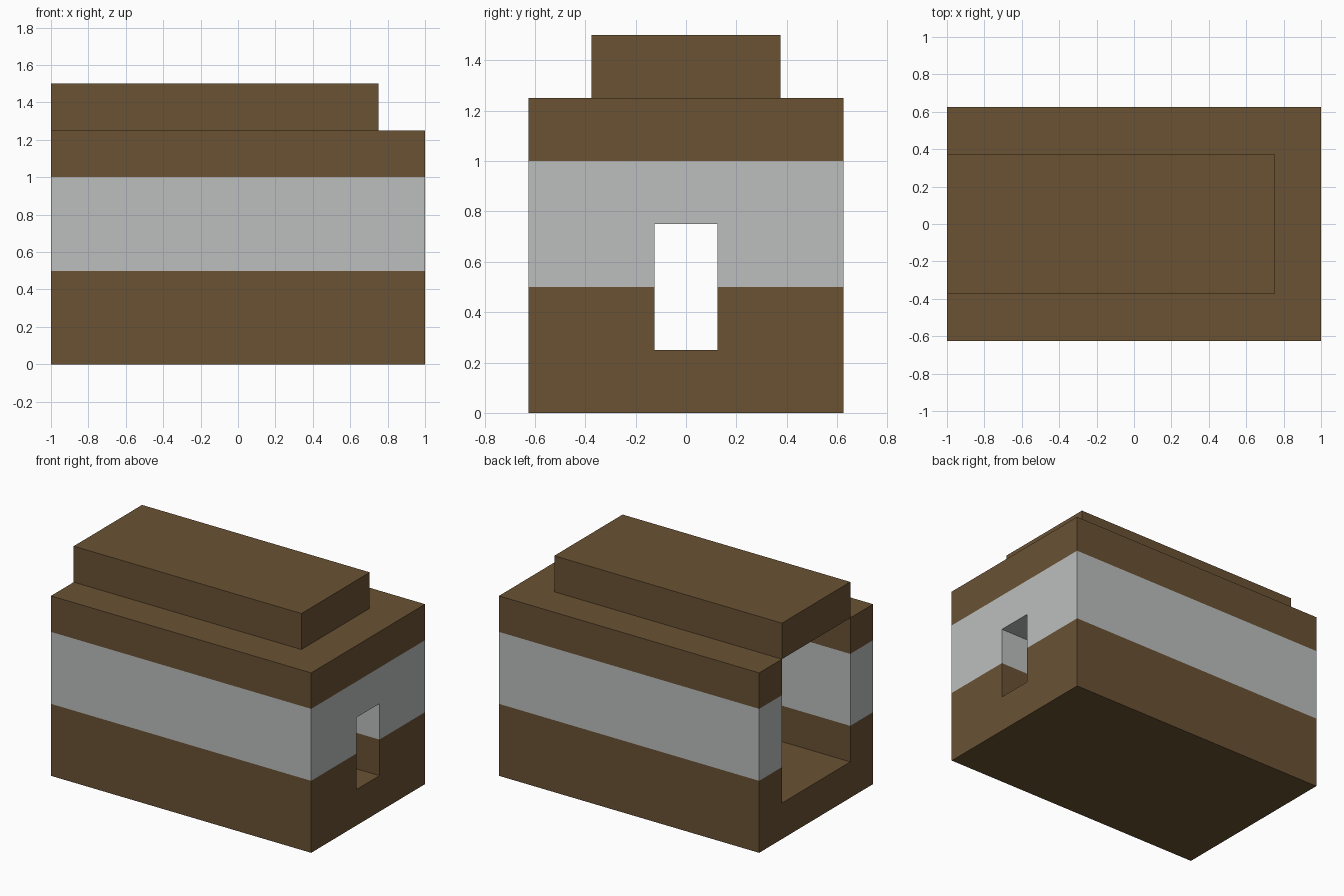
import bpy
import bmesh

if "Cube" in bpy.data.objects:
    bpy.data.objects.remove(bpy.data.objects["Cube"], do_unlink=True)


def material(name, rgb):
    mat = bpy.data.materials.new(name)
    mat.use_nodes = True
    color = (*rgb, 1.0)
    mat.diffuse_color = color
    mat.node_tree.nodes["Principled BSDF"].inputs["Base Color"].default_value = color
    return mat


def box(name, low, high, *mats):
    """Axis-aligned box between two corners."""
    bm = bmesh.new()
    bmesh.ops.create_cube(bm, size=1)
    for v in bm.verts:
        v.co = [b if c > 0 else a for c, a, b in zip(v.co, low, high)]
    mesh = bpy.data.meshes.new(name)
    bm.to_mesh(mesh)
    bm.free()
    obj = bpy.data.objects.new(name, mesh)
    bpy.context.collection.objects.link(obj)
    for m in mats:
        mesh.materials.append(m)
    return obj


def cut(obj, cutter):
    """Subtract a cutter, then remove it."""
    cutter.hide_render = True
    mod = obj.modifiers.new("cut", "BOOLEAN")
    mod.operation = "DIFFERENCE"
    mod.solver = "EXACT"
    mod.object = cutter
    bpy.context.view_layer.objects.active = obj
    bpy.ops.object.modifier_apply(modifier=mod.name)
    bpy.data.objects.remove(cutter, do_unlink=True)


brown = material("brown", (0.144, 0.084, 0.034))
grey = material("light grey", (0.497, 0.521, 0.515))

WALL = 0.25
LENGTH, HALF_WIDTH, EAVES = 1.0, 0.625, 1.25
HALL = HALF_WIDTH - WALL
DOOR = 0.125
BAND = (0.5, 1.0)

# Hollow body: open at the -x end, small doorway in the +x wall
body = box("body", (-LENGTH, -HALF_WIDTH, 0), (LENGTH, HALF_WIDTH, EAVES), brown, grey)
cut(body, box("hall_cutter", (-2, -HALL, WALL), (LENGTH - WALL, HALL, 2)))
cut(body, box("door_cutter", (0, -DOOR, WALL), (2, DOOR, 0.75)))

# Grey band around the walls, inside and out
bm = bmesh.new()
bm.from_mesh(body.data)
for z in BAND:
    bmesh.ops.bisect_plane(bm, geom=bm.verts[:] + bm.edges[:] + bm.faces[:],
                           plane_co=(0, 0, z), plane_no=(0, 0, 1))
for f in bm.faces:
    f.material_index = int(BAND[0] < f.calc_center_median().z < BAND[1])
bm.to_mesh(body.data)
bm.free()

# Raised roof slab closing the hall
box("roof", (-LENGTH, -HALL, EAVES), (LENGTH - WALL, HALL, EAVES + WALL), brown)
